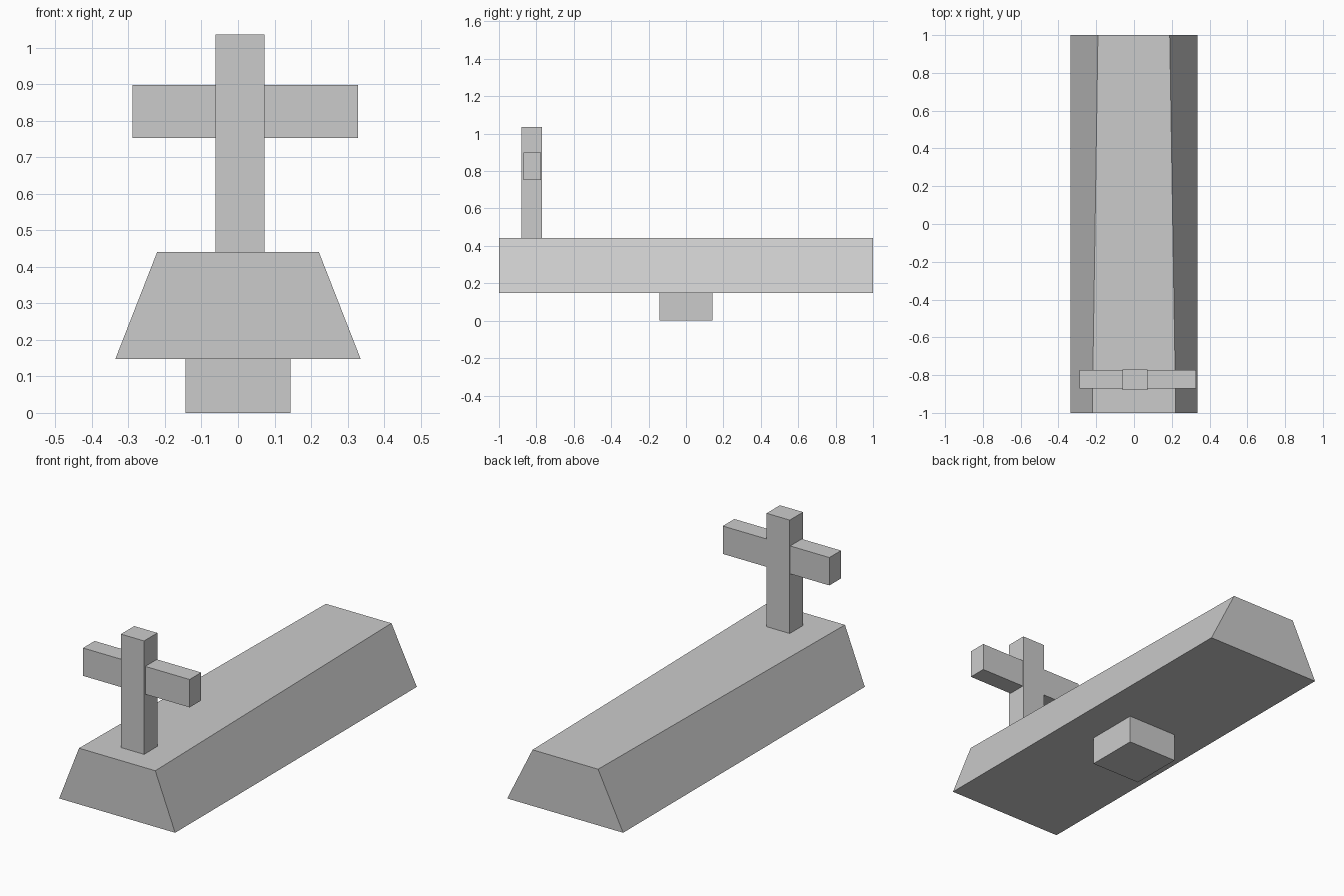
import bpy, bmesh

if "Cube" in bpy.data.objects:
    bpy.data.objects.remove(bpy.data.objects["Cube"])


def tapered_box(name, bottom, top_front, top_back, y, z):
    """Box spanning y and z; each x pair gives the left/right edge."""
    bm = bmesh.new()
    bmesh.ops.create_cube(bm, size=2)
    for v in bm.verts:
        right, back, up = (c > 0 for c in v.co)
        xs = (top_back if back else top_front) if up else bottom
        v.co = (xs[right], y[back], z[up])
    mesh = bpy.data.meshes.new(name)
    bm.to_mesh(mesh)
    bm.free()
    obj = bpy.data.objects.new(name, mesh)
    bpy.context.collection.objects.link(obj)
    return obj


def box(name, x, y, z):
    return tapered_box(name, x, x, x, y, z)


# Block under the middle
box("base_block", (-0.144, 0.144), (-0.142, 0.142), (0, 0.147))

# Long mound with sloping sides, its top slightly narrower at the back
tapered_box("mound", (-0.336, 0.336), (-0.221, 0.221), (-0.191, 0.189),
            (-1, 1), (0.147, 0.441))

# Cross standing near the front end
box("cross_post", (-0.062, 0.072), (-0.88, -0.77), (0.441, 1.035))
box("cross_bar", (-0.289, 0.329), (-0.87, -0.774), (0.752, 0.898))
